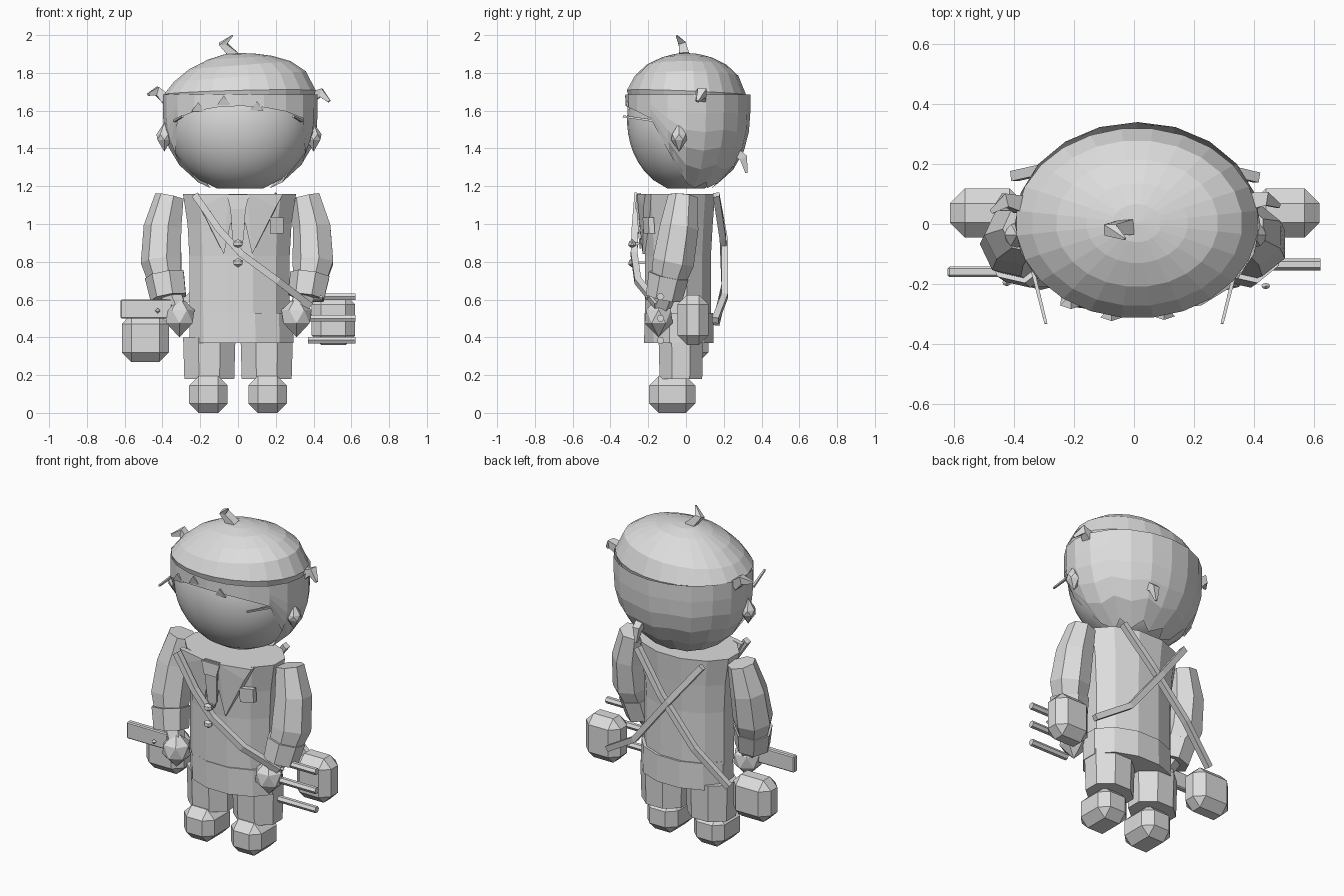
import bpy, bmesh, math
from mathutils import Vector

if "Cube" in bpy.data.objects:
    bpy.data.objects.remove(bpy.data.objects["Cube"])

mat = bpy.data.materials.new("light_grey")
mat.diffuse_color = (0.72, 0.72, 0.72, 1)
mat.use_nodes = True
mat.node_tree.nodes["Principled BSDF"].inputs["Base Color"].default_value = mat.diffuse_color


def finish(name, bm, smooth=False):
    bmesh.ops.recalc_face_normals(bm, faces=bm.faces[:])
    me = bpy.data.meshes.new(name)
    bm.to_mesh(me)
    bm.free()
    me.materials.append(mat)
    for p in me.polygons:
        p.use_smooth = smooth
    ob = bpy.data.objects.new(name, me)
    bpy.context.collection.objects.link(ob)
    return ob


def skin(name, rings, caps=True, smooth=False):
    """Join closed rings of points into a surface."""
    bm = bmesh.new()
    vs = [[bm.verts.new(p) for p in r] for r in rings]
    n = len(vs[0])
    for a, b in zip(vs, vs[1:]):
        for i in range(n):
            j = (i + 1) % n
            bm.faces.new((a[i], a[j], b[j], b[i]))
    if caps:
        bm.faces.new(vs[0])
        bm.faces.new(vs[-1])
    return finish(name, bm, smooth)


def oval(cx, cy, z, rx, ry, n, turn=0.5):
    return [(cx + rx * math.sin(2 * math.pi * (i + turn) / n),
             cy - ry * math.cos(2 * math.pi * (i + turn) / n), z) for i in range(n)]


def tube(name, pts, radii, n=4):
    pts = [Vector(p) for p in pts]
    rings = []
    for k, p in enumerate(pts):
        d = (pts[min(k + 1, len(pts) - 1)] - pts[max(k - 1, 0)]).normalized()
        ref = Vector((0, 1, 0)) if abs(d.y) < 0.9 else Vector((0, 0, 1))
        u = d.cross(ref).normalized()
        v = d.cross(u)
        angs = [2 * math.pi * (i + 0.5) / n for i in range(n)]
        rings.append([p + radii[k] * (u * math.cos(a) + v * math.sin(a)) for a in angs])
    return skin(name, rings)


def hull(name, pts):
    bm = bmesh.new()
    for p in pts:
        bm.verts.new(p)
    bmesh.ops.convex_hull(bm, input=bm.verts[:])
    return finish(name, bm)


def plate(name, pts, t=0.01):
    return hull(name, pts + [(x, y + t, z) for x, y, z in pts])


def gem(name, c, r, mid=0.0):
    """Bipyramid; mid spreads the waist into a short band."""
    x, y, z = c
    ring = oval(x, y, z - mid, r[0], r[1], 6, 0) + oval(x, y, z + mid, r[0], r[1], 6)
    return hull(name, ring + [(x, y, z - r[2]), (x, y, z + r[2])])


def block(name, lo, hi, chamfer):
    bm = bmesh.new()
    bmesh.ops.create_cube(bm, size=1)
    for v in bm.verts:
        v.co = [(l + h) / 2 + c * (h - l) for l, h, c in zip(lo, hi, v.co)]
    if chamfer:
        bmesh.ops.bevel(bm, geom=bm.edges[:], offset=chamfer, segments=1,
                        profile=0.5, affect='EDGES')
    return finish(name, bm)


# head: height / width profile of the hair
PROF = [(1.185, .38), (1.22, .54), (1.30, .77), (1.40, .92), (1.52, 1.0), (1.70, 1.0)]


def width(z):
    for (z0, w0), (z1, w1) in zip(PROF, PROF[1:]):
        if z <= z1:
            return w0 + (w1 - w0) * (z - z0) / (z1 - z0)
    return PROF[-1][1]


def face_width(z):
    return math.sqrt(max(0.0, 1 - ((z - 1.55) / 0.382) ** 2))


zs = [1.187 + .048 * i for i in range(11)]
skin("face", [oval(0.01, 0, z, .385 * face_width(z), .313 * face_width(z), 40) for z in zs], smooth=True)

# cap of hair, higher on one side
cap = []
for z, w, tilt in [(1.66, .97, .02), (1.695, 1.0, .025), (1.78, .87, .08), (1.84, .67, .08),
                   (1.88, .42, .06), (1.90, .2, .02), (1.905, .02, 0)]:
    lean = .04 if z < 1.7 else 0
    cap.append([(x, y, h + tilt * x - lean * y) for x, y, h in oval(.01, .003, z, .405 * w, .318 * w, 24)])
skin("hair_cap", cap)

# hair shell: short fringe in front, long and ragged behind
N = 20
low = []
for i in range(N):
    a = abs((i * 360 / N + 180) % 360 - 180)
    if a <= 54:
        low.append(1.625 - .065 * (a / 54) ** 2)
    elif a < 85:
        low.append(1.56 - .32 * (a - 54) / 31)
    else:
        low.append(1.22 if i % 2 else 1.19)
rings = []
for k in range(6):
    ring = []
    for i in range(N):
        a = 2 * math.pi * i / N
        z = 1.685 + (low[i] - 1.685) * k / 5
        w = width(z) * 1.025
        ry = .312 if math.cos(a) > 0 else .332
        ring.append((.012 + .40 * w * math.sin(a), -ry * w * math.cos(a), z))
    rings.append(ring)
skin("hair_shell", rings, caps=False)
for x, y, z in [(-.21, -.272, 1.595), (-.075, -.312, 1.63), (.10, -.308, 1.60)]:
    hull("fringe_notch", [(x, y - .012, z + .05), (x - .037, y, z), (x + .037, y, z), (x, y + .04, z + .04)])

# hair tufts
tube("top_tuft", [(-.02, -.01, 1.89), (-.08, -.02, 1.955), (-.03, -.05, 1.997)], [.036, .028, .005])
tube("left_tuft", [(-.38, .065, 1.66), (-.43, .08, 1.705), (-.475, .04, 1.685)], [.04, .032, .01])
tube("right_tuft", [(.39, .075, 1.67), (.44, .085, 1.695), (.483, .06, 1.65)], [.04, .032, .01])
tube("back_tuft", [(.11, .25, 1.39), (.11, .305, 1.35), (.11, .32, 1.27)], [.035, .03, .008])

# coat body and skirt
skin("coat", [oval(.008, -.042, z, rx, ry, 12) for z, rx, ry in
              [(.51, .275, .18), (.83, .275, .18), (1.0, .285, .19), (1.16, .31, .203)]])
skin("coat_skirt", [oval(.018, -.038, z, rx, ry, 12) for z, rx, ry in
                    [(.37, .285, .19), (.53, .282, .188)]])

for s in (-1, 1):
    # ears and whisker rods
    gem("ear", (s * .395 + .005, -.037, 1.46), (.042, .042, .077), .015)
    tube("cheek_rod", [(s * .337, -.16, 1.545), (s * .294, -.333, 1.57)], [.009, .007])
    # arms, cuffs, hands
    tube("arm", [(s * .36, -.017, 1.145), (s * .395, -.036, .98), (s * .402, -.067, .80),
                 (s * .375, -.105, .66)], [.08, .105, .113, .085], 7)
    tube("cuff", [(s * .385, -.092, .73), (s * .365, -.117, .61)], [.11, .10], 7)
    tube("wrist", [(s * .36, -.11, .64), (s * .325, -.135, .56)], [.065, .055], 6)
    gem("hand", (s * .31, -.145, .51), (.08, .075, .11), .035)
    # legs and shoes
    skin("leg", [oval(s * .152, -.027, z, rx, ry, 8) for z, rx, ry in
                 [(.18, .143, .122), (.40, .15, .128)]])
    block("shoe", (s * .157 - .102, -.195, 0), (s * .157 + .102, .05, .195), .05)
    # lapels
    plate("lapel", [(s * .05, -.26, 1.16), (s * .24, -.215, 1.16),
                    (s * .20, -.225, 1.09), (s * .075, -.23, .84), (s * .035, -.245, 1.02)], .03)

# shirt front and tie
plate("shirt_front", [(-.08, -.25, 1.155), (.08, -.25, 1.155), (.0, -.228, .87)])
plate("tie", [(-.04, -.262, 1.08), (.04, -.262, 1.08), (.03, -.25, .92), (0, -.245, .87), (-.03, -.25, .92)])
plate("tie_knot", [(-.06, -.264, 1.155), (.06, -.264, 1.155), (.04, -.268, 1.08), (-.04, -.268, 1.08)])
plate("pocket_badge", [(.17, -.225, .95), (.24, -.195, .95), (.24, -.20, 1.035), (.17, -.23, 1.035)], .03)
for z in (.795, .895):
    gem("button", (0, -.285, z), (.026, .02, .025), .01)
    tube("button_shank", [(0, -.27, z), (0, -.20, z)], [.01, .01])

# front strap and crossed back straps
tube("front_strap", [(-.23, -.255, 1.155), (-.10, -.27, .97), (.02, -.275, .84),
                     (.21, -.255, .70), (.38, -.15, .57)], [.025] * 5)
tube("back_strap_a", [(.21, .16, 1.155), (.03, .195, .93), (-.20, .205, .67), (-.40, .16, .475)], [.024] * 4)
tube("back_strap_b", [(-.22, .16, 1.15), (-.03, .205, .91), (.20, .205, .62), (.41, .155, .49)], [.024] * 4)

# side pouches
block("left_pouch", (-.615, -.045, .27), (-.365, .118, .52), .05)
block("right_pouch", (.39, -.045, .36), (.62, .118, .625), .05)

# held bar on one side, three rods on the other
block("held_bar", (-.622, -.177, .50), (-.35, -.142, .60), .006)
gem("bar_rivet", (-.425, -.195, .54), (.014, .012, .015))
for z in (.385, .50, .615):
    tube("held_rod", [(.37, -.135, z), (.622, -.135, z)], [.02, .02], 6)
gem("rod_bead", (.44, -.207, .61), (.014, .01, .015))
